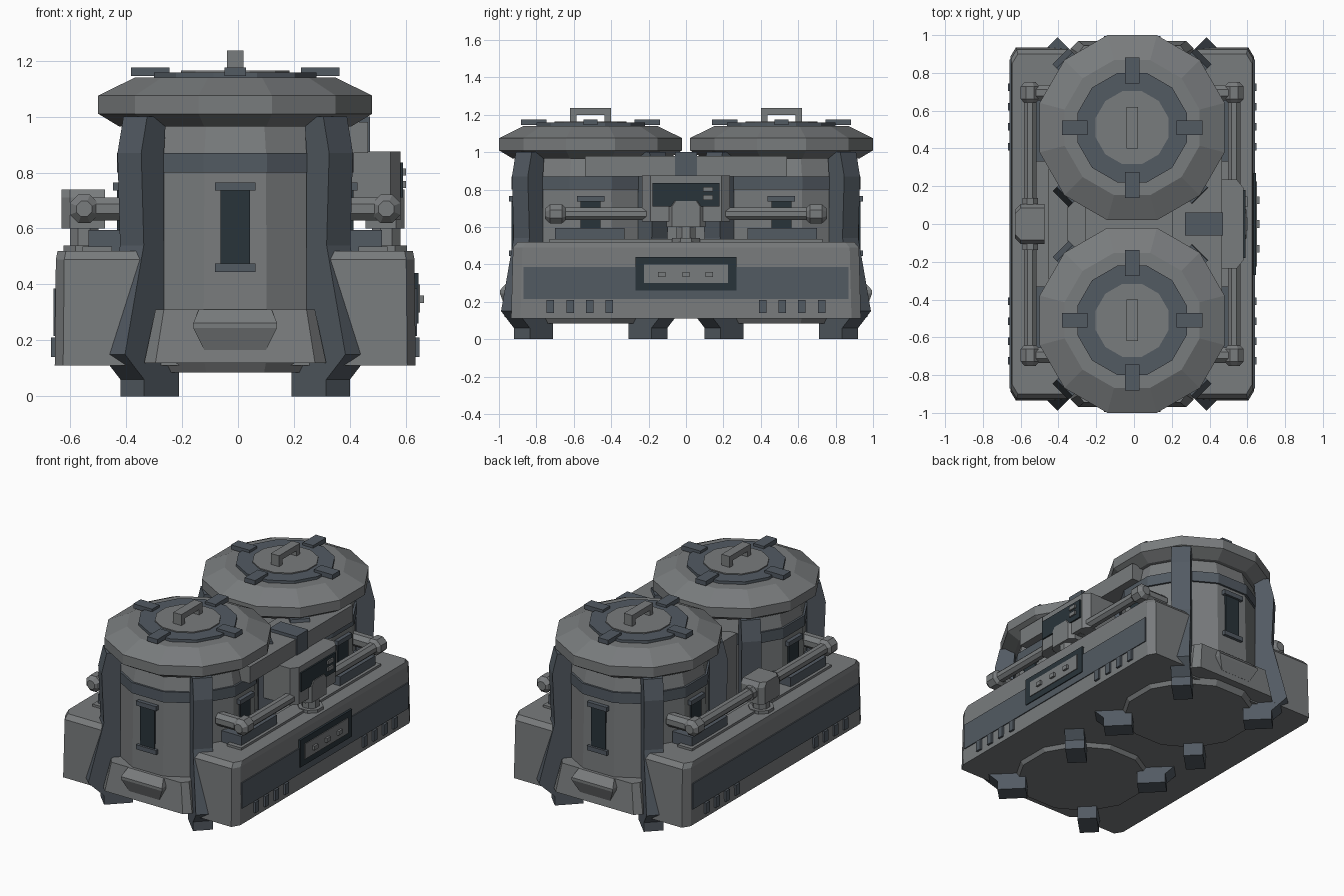
import bpy, bmesh, math
from mathutils import Matrix, Vector

if "Cube" in bpy.data.objects:
    bpy.data.objects.remove(bpy.data.objects["Cube"])

CX, TY = -0.01, 0.51          # machine centre line, tank offset


def material(name, rgb):
    m = bpy.data.materials.new(name)
    m.diffuse_color = (*rgb, 1)
    m.use_nodes = True
    m.node_tree.nodes["Principled BSDF"].inputs["Base Color"].default_value = m.diffuse_color
    return m


LIGHT = material("light_grey", (0.19, 0.20, 0.205))
STEEL = material("dark_steel", (0.085, 0.103, 0.123))
DARK = material("dark_glass", (0.022, 0.034, 0.042))


def loft(name, rings, mat, M=Matrix()):
    """Skin matching point rings into a capped solid."""
    bm = bmesh.new()
    vs = [[bm.verts.new(M @ Vector(p)) for p in r] for r in rings]
    n = len(vs[0])
    for a, b in zip(vs, vs[1:]):
        for i in range(n):
            j = (i + 1) % n
            bm.faces.new((a[i], a[j], b[j], b[i]))
    bm.faces.new(vs[0][::-1])
    bm.faces.new(vs[-1])
    bmesh.ops.recalc_face_normals(bm, faces=bm.faces)
    me = bpy.data.meshes.new(name)
    bm.to_mesh(me)
    bm.free()
    me.materials.append(mat)
    ob = bpy.data.objects.new(name, me)
    bpy.context.collection.objects.link(ob)
    return ob


def box(name, x, y, z, mat, M=Matrix()):
    return loft(name, [[(x[0], y[0], h), (x[1], y[0], h), (x[1], y[1], h), (x[0], y[1], h)]
                       for h in z], mat, M)


def lathe(name, prof, mat, M=Matrix(), n=12):
    """Stack of regular polygons from (radius, height) pairs."""
    ang = [2 * math.pi * (i + 0.5) / n for i in range(n)]
    return loft(name, [[(r * math.cos(a), r * math.sin(a), z) for a in ang]
                       for r, z in prof], mat, M)


def rot(a):
    return Matrix.Rotation(a, 4, 'Z')


def along(p, axis):
    """Frame at p whose z runs along axis."""
    return Matrix.Translation(p) @ Vector(axis).to_track_quat('Z', 'Y').to_matrix().to_4x4()


# ---- tanks: local -y faces outward ----
for side, turn in (("front", 0), ("back", math.pi)):
    T = Matrix.Translation((CX, -TY if turn == 0 else TY, 0)) @ rot(turn)
    lathe(side + "_tank_base", [(0.40, 0.085), (0.43, 0.13), (0.43, 0.31)], LIGHT, T)
    lathe(side + "_tank_body", [(0.435, 0.30), (0.425, 0.80), (0.425, 0.87), (0.40, 0.98)], LIGHT, T)
    lathe(side + "_tank_band", [(0.438, 0.80), (0.438, 0.87)], STEEL, T)
    lathe(side + "_lid", [(0.43, 0.965), (0.507, 1.01), (0.507, 1.075), (0.37, 1.14)], LIGHT, T)
    lathe(side + "_lid_ring", [(0.30, 1.135), (0.30, 1.158)], STEEL, T)
    lathe(side + "_lid_disc", [(0.20, 1.14), (0.20, 1.165)], LIGHT, T)
    # lid clamps and handle
    for k in range(4):
        box(f"{side}_lid_clamp", (0.235, 0.372), (-0.038, 0.038), (1.145, 1.175), STEEL,
            T @ rot(k * math.pi / 2))
    box(side + "_handle_bar", (-0.03, 0.03), (-0.11, 0.11), (1.20, 1.237), LIGHT, T)
    for s in (-1, 1):
        box(side + "_handle_post", (-0.03, 0.03), sorted((s * 0.075, s * 0.11)), (1.15, 1.21), LIGHT, T)
    # bent legs with feet
    for k in range(4):
        rings = [[(a, -0.06, z), (b, -0.06, z), (b, 0.06, z), (a, 0.06, z)] for z, a, b in
                 ((0, 0.345, 0.52), (0.06, 0.345, 0.52), (0.115, 0.345, 0.58), (0.15, 0.42, 0.617),
                  (0.54, 0.42, 0.522), (0.87, 0.42, 0.535), (1.0, 0.41, 0.505))]
        loft(f"{side}_leg", rings, STEEL, T @ rot(math.pi / 4 + k * math.pi / 2))
    # sight windows with end caps
    for a in (-math.pi / 2, 0, math.pi / 2):
        W = T @ rot(a)
        box(side + "_window", (-0.053, 0.053), (-0.423, -0.40), (0.47, 0.74), DARK, W)
        for z in (0.445, 0.735):
            box(side + "_window_cap", (-0.073, 0.073), (-0.437, -0.39), (z, z + 0.03), STEEL, W)
    # flared skirt and its hood
    loft(side + "_skirt", [[(-w, -0.2, z), (-w, -f + 0.04, z), (-w + c, -f, z), (w - c, -f, z),
                            (w, -f + 0.04, z), (w, -0.2, z)]
                           for z, w, c, f in ((0.12, 0.325, 0.04, 0.46), (0.31, 0.285, 0.03, 0.435))],
         LIGHT, T)
    loft(side + "_hood", [[(-w, -0.40, z), (-w, -f, z), (w, -f, z), (w, -0.40, z)]
                          for z, w, f in ((0.165, 0.11, 0.455), (0.245, 0.15, 0.485),
                                          (0.262, 0.15, 0.485), (0.31, 0.13, 0.44))], LIGHT, T)

# ---- chassis between the tanks ----
box("chassis", (-0.50, 0.48), (-0.86, 0.86), (0.11, 0.30), LIGHT)
box("centre_core", (-0.26, 0.24), (-0.16, 0.16), (0.30, 0.88), LIGHT)

# ---- side housings, mirrored ----
for s, side in ((-1, "left"), (1, "right")):
    S = Matrix.Translation((CX, 0, 0)) @ Matrix.Diagonal((s, 1, 1, 1))
    loft(side + "_housing", [[(0.34, -l, z), (0.615 - t, -l, z), (0.645 - t, -l + 0.05, z),
                              (0.645 - t, l - 0.05, z), (0.615 - t, l, z), (0.34, l, z)]
                             for z, l, t in ((0.11, 0.935, 0), (0.49, 0.925, 0.004), (0.52, 0.90, 0.01))],
         LIGHT, S)
    box(side + "_stripe", (0.63, 0.65), (-0.87, 0.87), (0.215, 0.385), STEEL, S)
    for e in (-1, 1):
        for y in (0.41, 0.515, 0.62, 0.725):
            box(side + "_vent", (0.63, 0.658), (e * y - 0.02, e * y + 0.02), (0.14, 0.21), STEEL, S)
        box(side + "_pipe_plinth", (0.38, 0.525), sorted((e * 0.33, e * 0.70)), (0.51, 0.595), STEEL, S)
        # pipe elbow out of the tank
        lathe(side + "_pipe_inlet", [(0.045, 0), (0.045, 0.19)], LIGHT,
              S @ along((0.36, e * 0.695, 0.67), (1, 0, 0)), 8)
        lathe(side + "_pipe_elbow", [(0.03, -0.058), (0.055, -0.032), (0.055, 0.032), (0.03, 0.058)],
              LIGHT, S @ along((0.54, e * 0.695, 0.67), (0, 1, 0)), 8)
        lathe(side + "_pipe_collar", [(0.045, 0), (0.045, 0.035)], LIGHT,
              S @ along((0.54, e * 0.12 - 0.0175, 0.67), (0, 1, 0)), 8)
    box(side + "_deck_rail", (0.44, 0.545), (-0.73, 0.73), (0.515, 0.535), LIGHT, S)
    lathe(side + "_pipe", [(0.036, -0.68), (0.036, 0.68)], LIGHT,
          S @ along((0.54, 0, 0.67), (0, 1, 0)), 8)
    # tee valve on its stem
    xo = 0.62 if s < 0 else 0.605
    loft(side + "_valve", [[(0.465, -w, z), (xo - 0.03, -w, z), (xo, -w + 0.03, z), (xo, w - 0.03, z),
                            (xo - 0.03, w, z), (0.465, w, z)]
                           for z, w in ((0.60, 0.105), (0.71, 0.105), (0.74, 0.085))], LIGHT, S)
    lathe(side + "_valve_stem", [(0.08, 0.515), (0.08, 0.54), (0.055, 0.54), (0.055, 0.61)], LIGHT,
          S @ Matrix.Translation((0.54, 0, 0)), 8)

# ---- right side controls ----
loft("console", [[(0.25, -0.235, z), (0.545, -0.235, z), (0.58, -0.19, z), (0.58, 0.19, z),
                  (0.545, 0.235, z), (0.25, 0.235, z)] for z in (0.63, 0.875)], LIGHT)
box("console_screen", (0.57, 0.59), (-0.18, 0.18), (0.71, 0.835), DARK)
for z in (0.745, 0.79):
    box("console_button", (0.58, 0.60), (0.09, 0.145), (z, z + 0.025), LIGHT)
box("tank_duct", (0.20, 0.465), (-0.54, 0.54), (0.87, 0.98), LIGHT)
box("duct_clamp", (0.27, 0.472), (-0.06, 0.06), (0.86, 1.0), STEEL)
box("panel_frame", (0.625, 0.646), (-0.27, 0.27), (0.26, 0.44), DARK)
box("panel_plate", (0.63, 0.651), (-0.225, 0.225), (0.30, 0.40), LIGHT)
for y in (-0.13, 0, 0.125):
    box("panel_button", (0.64, 0.665), (y - 0.02, y + 0.02), (0.333, 0.36), LIGHT)
